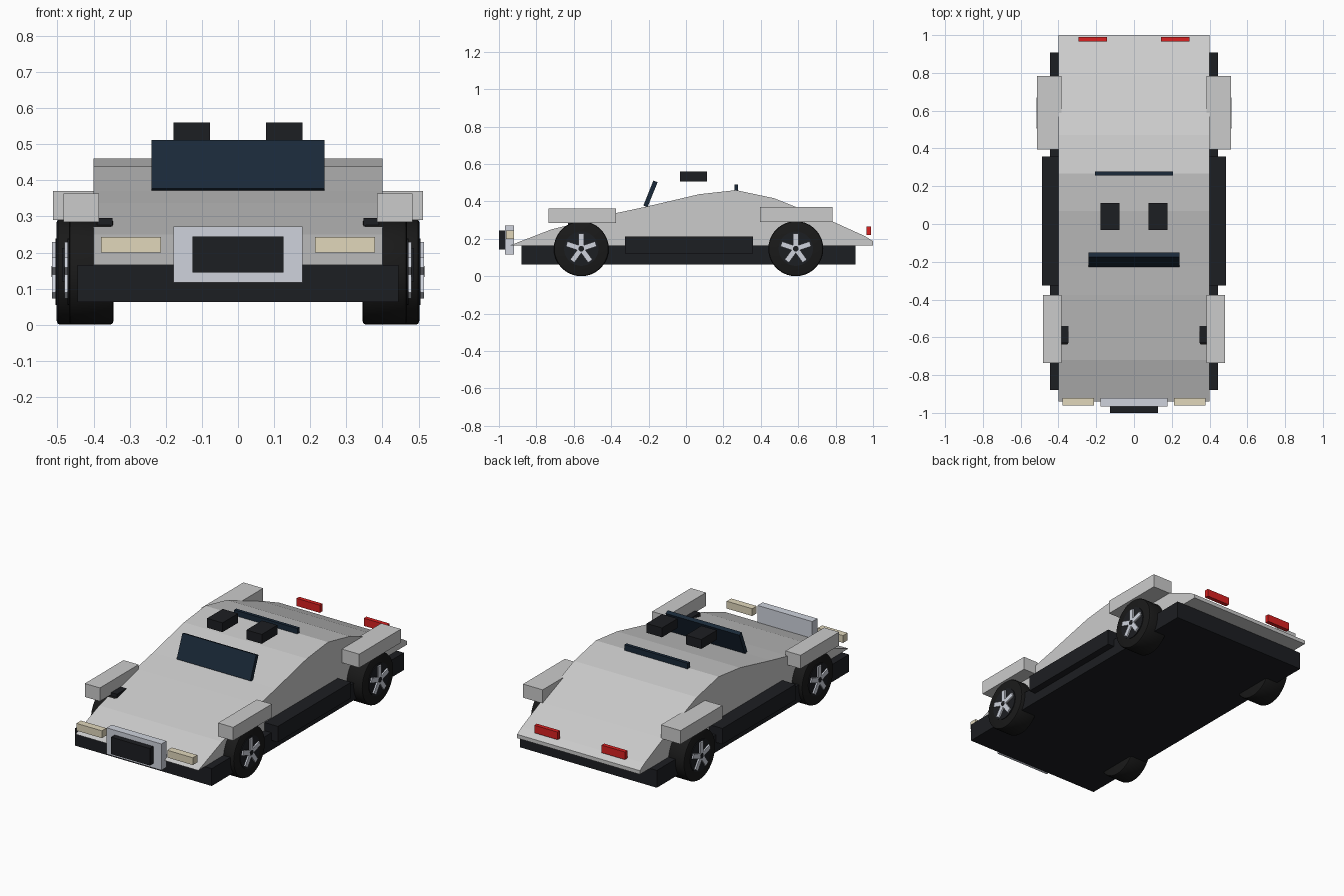
import bpy, bmesh, math
from mathutils import Matrix

if "Cube" in bpy.data.objects:
    bpy.data.objects.remove(bpy.data.objects["Cube"])


def material(name, rgb):
    m = bpy.data.materials.new(name)
    m.diffuse_color = (*rgb, 1)
    m.use_nodes = True
    m.node_tree.nodes["Principled BSDF"].inputs["Base Color"].default_value = m.diffuse_color
    return m


BLACK = material("black_trim", (0.012, 0.013, 0.016))
RUBBER = material("rubber", (0.01, 0.01, 0.01))
GLASS = material("dark_glass", (0.01, 0.022, 0.04))
SILVER = material("silver", (0.62, 0.65, 0.72))
CREAM = material("headlight_cream", (0.75, 0.68, 0.5))
RED = material("tail_red", (0.7, 0.015, 0.015))


def finish(name, bm, mat):
    bmesh.ops.recalc_face_normals(bm, faces=bm.faces)
    mesh = bpy.data.meshes.new(name)
    bm.to_mesh(mesh)
    bm.free()
    ob = bpy.data.objects.new(name, mesh)
    bpy.context.collection.objects.link(ob)
    if mat:
        mesh.materials.append(mat)
    return ob


def box(name, x, y, z, mat=None, tilt=0):
    """Box from (min, max) ranges, tilted about its own x axis."""
    bm = bmesh.new()
    mid = [(a + b) / 2 for a, b in (x, y, z)]
    size = [b - a for a, b in (x, y, z)]
    bmesh.ops.create_cube(bm, size=1, matrix=Matrix.Translation(mid)
                          @ Matrix.Rotation(tilt, 4, 'X') @ Matrix.Diagonal((*size, 1)))
    return finish(name, bm, mat)


def pair(name, x, y, z, mat=None):
    for side, label in ((-1, "left"), (1, "right")):
        box(f"{name}_{label}", sorted((x[0] * side, x[1] * side)), y, z, mat)


def disc(name, x, y, z, r, mat, bevel=0):
    """Cylinder lying along x."""
    bm = bmesh.new()
    place = Matrix.Translation(((x[0] + x[1]) / 2, y, z)) @ Matrix.Rotation(math.pi / 2, 4, 'Y')
    bmesh.ops.create_cone(bm, cap_ends=True, segments=36, radius1=r, radius2=r,
                          depth=abs(x[1] - x[0]), matrix=place)
    if bevel:
        rims = [e for e in bm.edges if abs(e.verts[0].co.x - e.verts[1].co.x) < 1e-5]
        bmesh.ops.bevel(bm, geom=rims, offset=bevel, segments=2, profile=0.5, affect='EDGES')
    ob = finish(name, bm, mat)
    bpy.context.view_layer.objects.active = ob
    ob.select_set(True)
    bpy.ops.object.shade_smooth_by_angle(angle=math.radians(30))
    ob.select_set(False)


# Wedge body: side profile extruded across the car
profile = [(-0.94, 0.165), (-0.72, 0.25), (-0.375, 0.337), (-0.22, 0.37), (0.07, 0.438),
           (0.267, 0.46), (0.47, 0.417), (0.78, 0.294), (0.957, 0.214), (1.0, 0.187), (1.0, 0.165)]
bm = bmesh.new()
face = bm.faces.new([bm.verts.new((-0.4, y, z)) for y, z in profile])
new = bmesh.ops.extrude_face_region(bm, geom=[face], use_keep_orig=True)["geom"]
bmesh.ops.translate(bm, vec=(0.8, 0, 0), verts=[v for v in new if isinstance(v, bmesh.types.BMVert)])
finish("body", bm, None)

# Lower chassis and sills
box("chassis", (-0.445, 0.445), (-0.88, 0.907), (0.063, 0.165), BLACK)
pair("side_sill", (0.395, 0.487), (-0.325, 0.357), (0.12, 0.213), BLACK)

# Fenders and small bonnet vents
pair("front_fender", (0.385, 0.483), (-0.735, -0.375), (0.284, 0.363))
pair("rear_fender", (0.385, 0.513), (0.395, 0.783), (0.29, 0.37))
pair("bonnet_vent", (0.347, 0.39), (-0.63, -0.54), (0.273, 0.296), BLACK)

# Nose: grille and headlights
box("grille_frame", (-0.178, 0.178), (-0.967, -0.92), (0.117, 0.272), SILVER)
box("grille", (-0.126, 0.126), (-1.0, -0.96), (0.144, 0.244), BLACK)
pair("headlight", (0.213, 0.379), (-0.962, -0.92), (0.2, 0.243), CREAM)

# Tail lights
pair("tail_light", (0.143, 0.295), (0.966, 0.99), (0.22, 0.265), RED)

# Cabin: windscreen, headrests, rear window strip
box("windscreen", (-0.24, 0.24), (-0.202, -0.178), (0.368, 0.512), GLASS, math.radians(-22))
pair("headrest", (0.078, 0.178), (-0.033, 0.112), (0.505, 0.56), BLACK)
box("rear_window_strip", (-0.206, 0.206), (0.258, 0.278), (0.448, 0.491), GLASS)

# Wheels with five-spoke rims
R = 0.147
for axle, y, inner, outer in (("front", -0.56, 0.345, 0.468), ("rear", 0.587, 0.365, 0.502)):
    for side, label in ((-1, "left"), (1, "right")):
        tag = f"{axle}_{label}"
        disc(f"tyre_{tag}", (side * inner, side * outer), y, R, R, RUBBER, 0.01)
        disc(f"rim_{tag}", (side * (outer - 0.02), side * (outer + 0.004)), y, R, 0.092, BLACK)
        bm = bmesh.new()
        for i in range(5):
            bmesh.ops.create_cube(bm, size=1, matrix=Matrix.Translation((side * (outer + 0.005), y, R))
                                  @ Matrix.Rotation(i * math.tau / 5, 4, 'X')
                                  @ Matrix.Translation((0, 0, 0.047))
                                  @ Matrix.Diagonal((0.016, 0.028, 0.07, 1)))
        finish(f"spokes_{tag}", bm, SILVER)
        disc(f"hub_{tag}", (side * (outer - 0.01), side * (outer + 0.014)), y, R, 0.015, BLACK)
